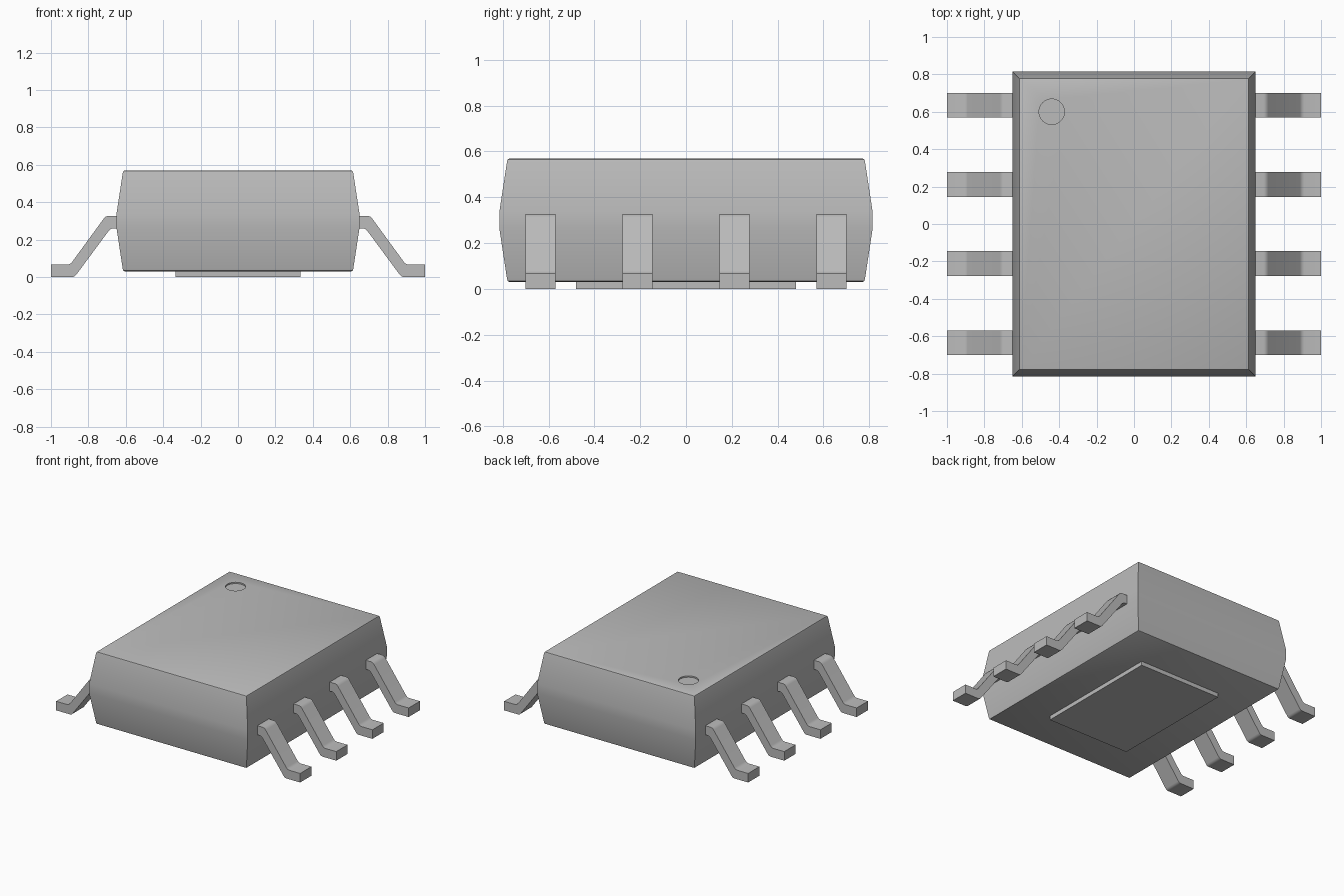
import bpy, bmesh, math

cube = bpy.data.objects.get("Cube")
if cube:
    bpy.data.objects.remove(cube, do_unlink=True)

grey = bpy.data.materials.new("plain grey")
grey.use_nodes = True
COLOUR = (0.5, 0.5, 0.5, 1)
grey.diffuse_color = COLOUR
grey.node_tree.nodes["Principled BSDF"].inputs["Base Color"].default_value = COLOUR


def finish(bm, name):
    bmesh.ops.recalc_face_normals(bm, faces=bm.faces)
    mesh = bpy.data.meshes.new(name)
    bm.to_mesh(mesh)
    bm.free()
    mesh.materials.append(grey)
    obj = bpy.data.objects.new(name, mesh)
    bpy.context.collection.objects.link(obj)
    return obj


def smooth(obj):
    bpy.ops.object.select_all(action='DESELECT')
    obj.select_set(True)
    bpy.context.view_layer.objects.active = obj
    bpy.ops.object.shade_smooth_by_angle(angle=math.radians(40))


def loft(name, rings):
    """Skin a stack of closed rings and cap both ends."""
    bm = bmesh.new()
    loops = [[bm.verts.new(p) for p in ring] for ring in rings]
    for low, high in zip(loops, loops[1:]):
        n = len(low)
        for i in range(n):
            j = (i + 1) % n
            bm.faces.new((low[i], low[j], high[j], high[i]))
    bm.faces.new(loops[0])
    bm.faces.new(loops[-1])
    return finish(bm, name)


def rectangle(hx, hy, z):
    return [(-hx, -hy, z), (hx, -hy, z), (hx, hy, z), (-hx, hy, z)]


# Moulded body: drafted sides, vertical parting band, softened rims
MID, HALF_X, HALF_Y = 0.3, 0.65, 0.815
upper = [(0, 0.035), (0.034, 0.258), (0.037, 0.266), (0.045, 0.27)]
profile = [(d, MID - h) for d, h in reversed(upper)]
profile += [(d, MID + h) for d, h in upper]
body = loft("body", [rectangle(HALF_X - d, HALF_Y - d, z) for d, z in profile])

# Shallow round pin-one recess in the top
bm = bmesh.new()
bmesh.ops.create_cone(bm, cap_ends=True, segments=48, radius1=0.068,
                      radius2=0.068, depth=0.04)
bmesh.ops.translate(bm, verts=bm.verts, vec=(-0.44, 0.6, 0.58))
cutter = finish(bm, "recess_cutter")
cutter.hide_render = True
cut = body.modifiers.new("recess", 'BOOLEAN')
cut.operation = 'DIFFERENCE'
cut.object = cutter
bpy.context.view_layer.objects.active = body
bpy.ops.object.modifier_apply(modifier=cut.name)
bpy.data.objects.remove(cutter, do_unlink=True)
smooth(body)

# Thermal pad under the body
loft("thermal_pad", [rectangle(0.335, 0.48, z) for z in (0, 0.04)])

# Gull-wing leads, mirrored to both sides
lead_profile = [
    (0.62, 0.26), (0.67, 0.26), (0.682, 0.256), (0.692, 0.246),
    (0.865, 0.012), (0.873, 0.004), (0.885, 0), (1, 0),
    (1, 0.067), (0.91, 0.067), (0.898, 0.07), (0.888, 0.079),
    (0.718, 0.312), (0.708, 0.323), (0.695, 0.327), (0.62, 0.327),
]
for side, label in ((1, "left"), (-1, "right")):
    for i in range(4):
        y = (i - 1.5) * 0.4233
        rings = [[(side * x, y + e, z) for x, z in lead_profile]
                 for e in (-0.066, 0.066)]
        smooth(loft(f"{label}_lead_{i + 1}", rings))
